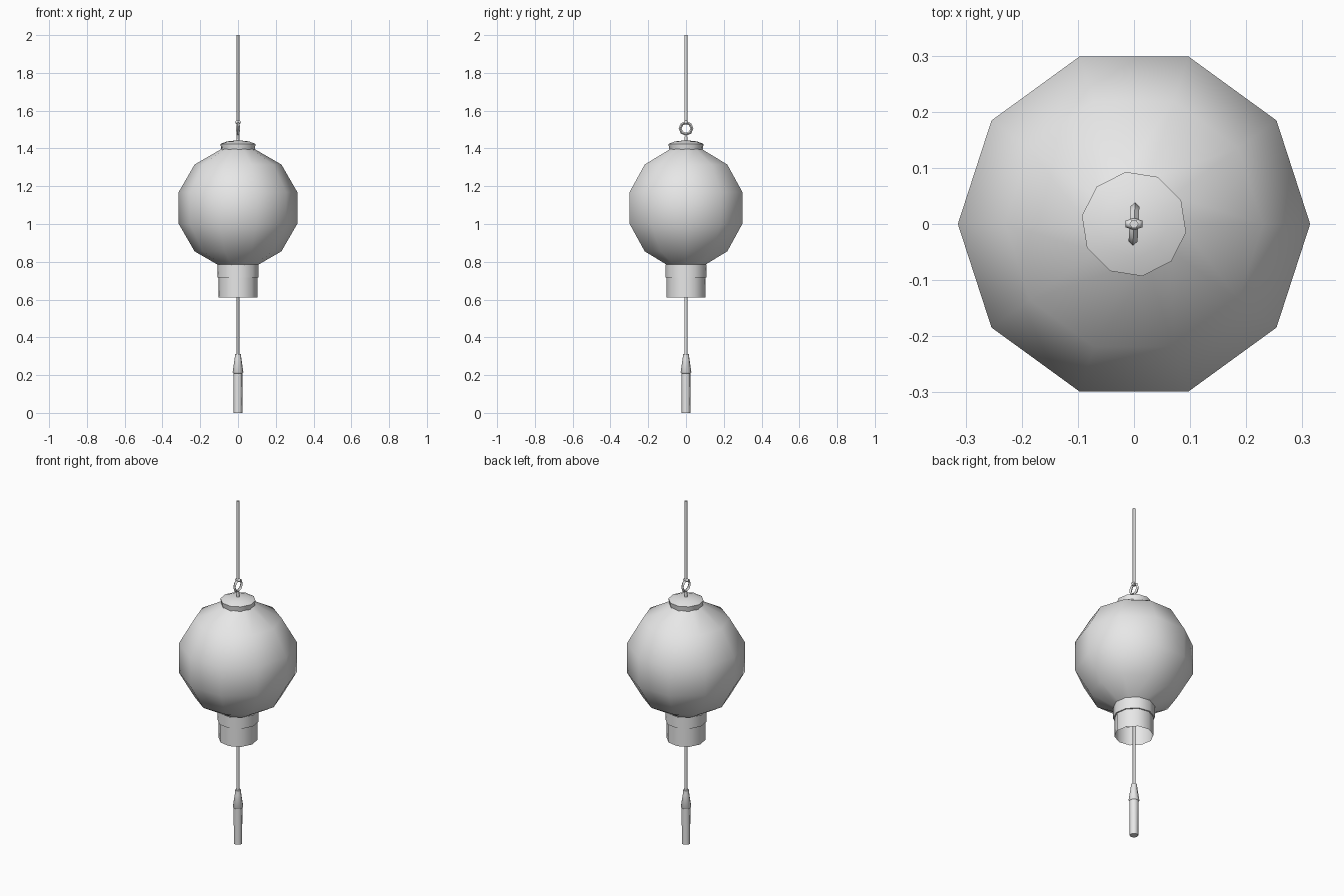
import bpy, bmesh
from math import sin, cos, pi, radians

cube = bpy.data.objects.get("Cube")
if cube:
    bpy.data.objects.remove(cube, do_unlink=True)

GREY = (0.8, 0.8, 0.8, 1)
grey = bpy.data.materials.new("plain grey")
grey.use_nodes = True
grey.diffuse_color = GREY
grey.node_tree.nodes["Principled BSDF"].inputs["Base Color"].default_value = GREY


def finish(obj, name):
    """Name, colour and smooth a part, keeping its hard rims."""
    obj.name = name
    obj.data.materials.clear()
    obj.data.materials.append(grey)
    bpy.ops.object.select_all(action="DESELECT")
    obj.select_set(True)
    bpy.context.view_layer.objects.active = obj
    bpy.ops.object.shade_smooth_by_angle(angle=radians(66))


def lathe(name, profile, sides, turn=0.0, cap_start=False, cap_end=False):
    """Spin (radius, height) points, listed bottom to top, around z."""
    bm = bmesh.new()
    rings = []
    for r, z in profile:
        angles = [radians(turn) + 2 * pi * i / sides for i in range(sides)]
        rings.append([bm.verts.new((r * cos(a), r * sin(a), z)) for a in angles])
    for low, high in zip(rings, rings[1:]):
        for i in range(sides):
            j = (i + 1) % sides
            bm.faces.new((low[i], low[j], high[j], high[i]))
    if cap_start:
        bm.faces.new(rings[0][::-1])
    if cap_end:
        bm.faces.new(rings[-1])
    mesh = bpy.data.meshes.new(name)
    bm.to_mesh(mesh)
    bm.free()
    obj = bpy.data.objects.new(name, mesh)
    bpy.context.collection.objects.link(obj)
    finish(obj, name)


# Round lantern shade, open at both ends
R, MID = 0.325, 1.085
shade = [(R * cos(radians(a)), MID + R * sin(radians(a))) for a in range(-75, 76, 30)]
lathe("lantern_shade", shade, 10)

# Domed top cap and the open two-step collar below
lathe("top_cap", [(0.089, 1.392), (0.094, 1.424), (0.06, 1.437), (0.015, 1.442)],
      10, turn=-9, cap_start=True, cap_end=True)
lathe("bottom_collar", [(0.104, 0.61), (0.104, 0.718), (0.111, 0.718), (0.111, 0.785)],
      10, turn=-9)

# Hanging ring, its peg and the knot
bpy.ops.mesh.primitive_torus_add(major_segments=8, minor_segments=4, major_radius=0.031,
                                 minor_radius=0.008, location=(0, 0, 1.506),
                                 rotation=(0, pi / 2, radians(-3)))
finish(bpy.context.object, "hanging_ring")
lathe("ring_peg", [(0.009, 1.43), (0.007, 1.478)], 6, cap_end=True)
bpy.ops.mesh.primitive_uv_sphere_add(segments=6, ring_count=4, radius=1,
                                     location=(0, 0, 1.538))
knot = bpy.context.object
knot.scale = (0.018, 0.011, 0.012)
finish(knot, "cord_knot")

# Cords above and below
lathe("top_cord", [(0.008, 1.535), (0.008, 2.0)], 6, cap_start=True, cap_end=True)
lathe("tassel_cord", [(0.008, 0.3), (0.008, 1.41)], 6, cap_start=True, cap_end=True)

# Tassel: flared head over a straight skirt
lathe("tassel_head", [(0.024, 0.208), (0.029, 0.215), (0.018, 0.288), (0.016, 0.312)],
      8, turn=10, cap_start=True, cap_end=True)
lathe("tassel_skirt", [(0.023, 0.0), (0.025, 0.22)], 8, turn=10, cap_start=True)
